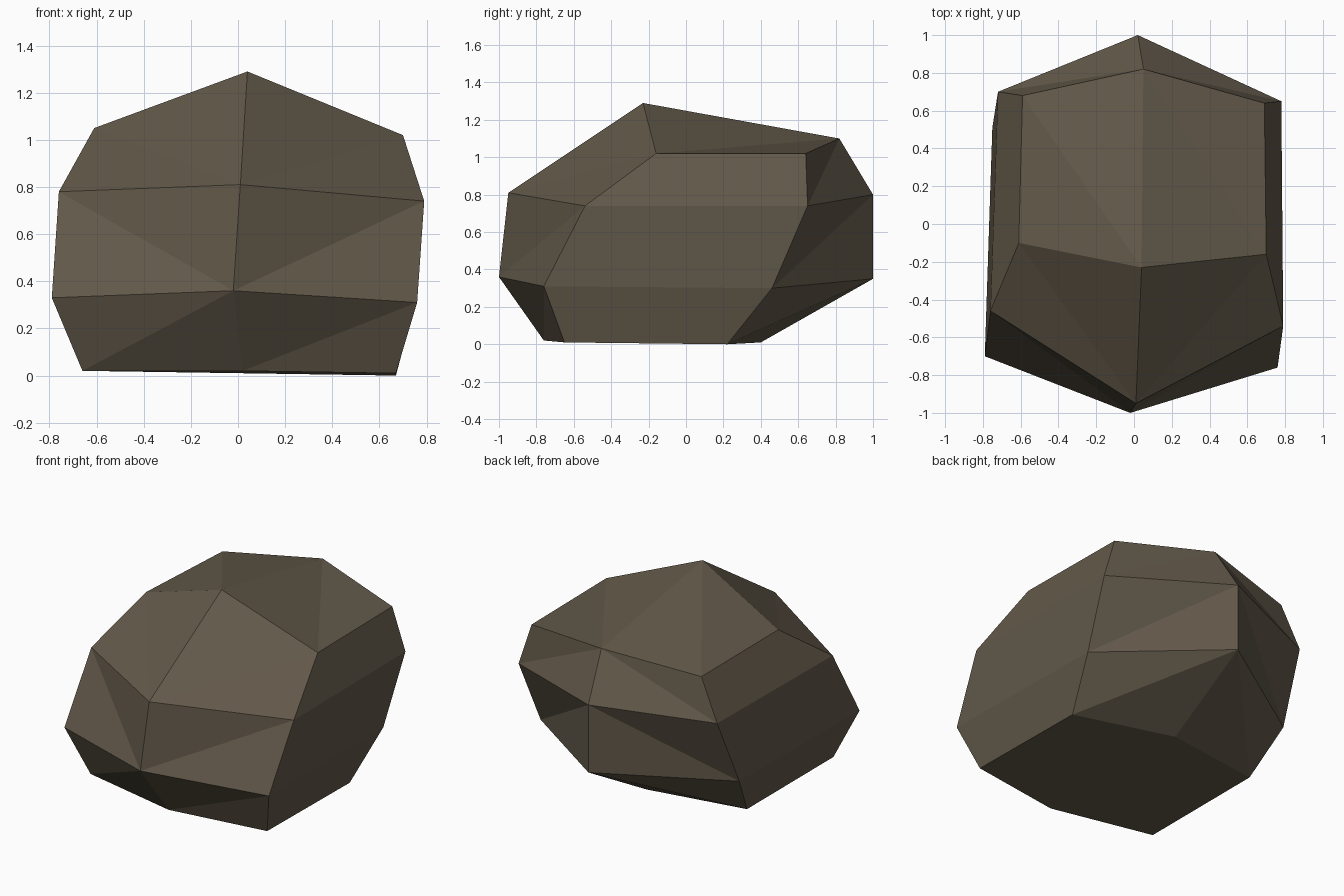
import bpy, bmesh

if "Cube" in bpy.data.objects:
    bpy.data.objects.remove(bpy.data.objects["Cube"])

# Boulder: three ribs (left, middle, right), each running bottom-front,
# up the front, over the top, and down the back to the ground
LEFT = [(-.66, -.61, .02), (-.79, -.70, .33), (-.76, -.46, .78), (-.61, -.10, 1.05),
        (-.59, .68, 1.03), (-.72, .70, .76), (-.75, .51, .31), (-.66, .30, .02)]
MIDDLE = [(.02, -.76, .02), (-.02, -1.0, .36), (.01, -.95, .81), (.04, -.23, 1.29),
          (.05, .82, 1.10), (.02, 1.0, .80), (.02, 1.0, .35), (.01, .40, .01)]
RIGHT = [(.67, -.65, .01), (.76, -.76, .31), (.79, -.54, .74), (.70, -.16, 1.02),
         (.69, .64, 1.02), (.78, .65, .74), (.75, .46, .30), (.67, .22, 0)]

bm = bmesh.new()
left, middle, right = [[bm.verts.new(p) for p in rib] for rib in (LEFT, MIDDLE, RIGHT)]


def loft(mid, side, flipped):
    """Facet the strip between two ribs; flipped steps use the other diagonal."""
    for i in range(7):
        a, b, c, d = mid[i], mid[i + 1], side[i + 1], side[i]
        tris = ((a, b, d), (b, c, d)) if i in flipped else ((a, b, c), (a, c, d))
        for t in tris:
            bm.faces.new(t)


# Facets wrapping front, top and back
loft(middle, left, {0})
loft(middle, right, {3})

# Flat side walls and underside
for rib in (left, right):
    for i in range(3):
        bm.faces.new((rib[i], rib[i + 1], rib[6 - i], rib[7 - i]))
for side in (left, right):
    bm.faces.new((side[0], middle[0], middle[7], side[7]))

bmesh.ops.recalc_face_normals(bm, faces=bm.faces)
mesh = bpy.data.meshes.new("boulder")
bm.to_mesh(mesh)
bm.free()

# Single brown stone colour
stone = bpy.data.materials.new("brown stone")
stone.diffuse_color = (.122, .099, .067, 1)
stone.use_nodes = True
stone.node_tree.nodes["Principled BSDF"].inputs["Base Color"].default_value = stone.diffuse_color
mesh.materials.append(stone)
boulder = bpy.data.objects.new("boulder", mesh)
bpy.context.collection.objects.link(boulder)
